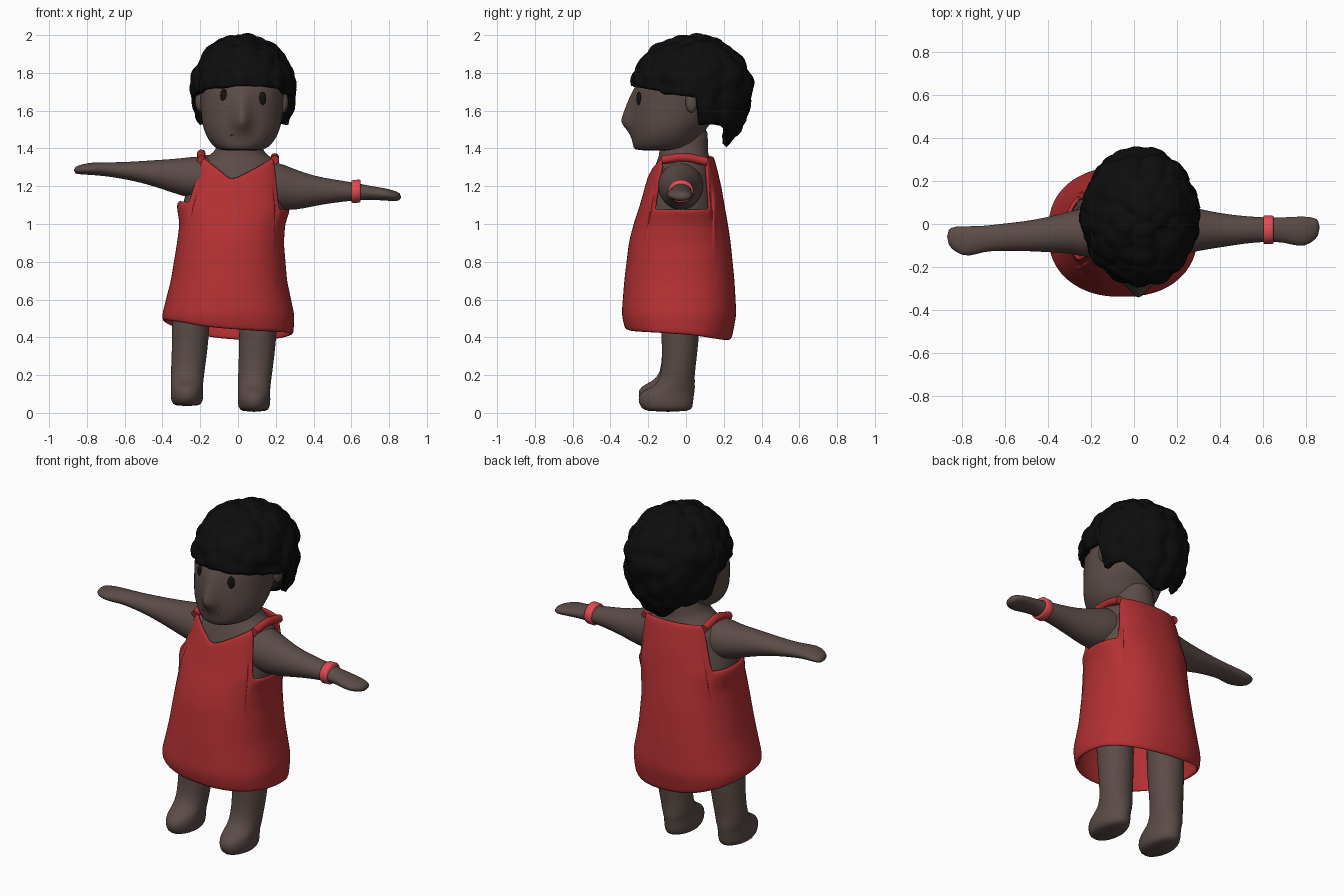
import bpy, bmesh, math
from mathutils import Vector, noise

cube = bpy.data.objects.get("Cube")
if cube:
    bpy.data.objects.remove(cube)


def material(name, *rgb):
    m = bpy.data.materials.new(name)
    m.use_nodes = True
    m.diffuse_color = (*rgb, 1)
    m.node_tree.nodes["Principled BSDF"].inputs["Base Color"].default_value = (*rgb, 1)
    return m


SKIN = material("brown skin", .105, .072, .063)
RED = material("dress red", .46, .03, .033)
BLACK = material("hair black", .004, .004, .004)
CORAL = material("band coral", .75, .07, .085)
EYE = material("eye black", .008, .006, .006)
LIP = material("lip brown", .13, .045, .045)


def grid_mesh(name, rows, mat, caps=True, subsurf=1, thick=0, smooth=True):
    """Skin a stack of closed rings of points."""
    bm = bmesh.new()
    rings = [[bm.verts.new(p) for p in row] for row in rows]
    n = len(rings[0])
    for a, b in zip(rings, rings[1:]):
        for i in range(n):
            j = (i + 1) % n
            bm.faces.new((a[i], a[j], b[j], b[i]))
    if caps:
        bm.faces.new(rings[0])
        bm.faces.new(rings[-1])
    bmesh.ops.remove_doubles(bm, verts=bm.verts, dist=1e-5)
    bmesh.ops.recalc_face_normals(bm, faces=bm.faces)
    mesh = bpy.data.meshes.new(name)
    bm.to_mesh(mesh)
    bm.free()
    for p in mesh.polygons:
        p.use_smooth = smooth
    ob = bpy.data.objects.new(name, mesh)
    bpy.context.collection.objects.link(ob)
    mesh.materials.append(mat)
    if thick:
        mod = ob.modifiers.new("Thickness", 'SOLIDIFY')
        mod.thickness = thick
        mod.offset = -1
    if subsurf:
        mod = ob.modifiers.new("Smooth", 'SUBSURF')
        mod.levels = mod.render_levels = subsurf
    return ob


def loft(name, sections, mat, axis="z", n=24, shift=(0, 0, 0), bump=None, **kw):
    """Sections: position along the axis, two centre and two radius values."""
    rows = []
    for pos, ca, cb, ra, rb in sections:
        row = []
        for i in range(n):
            t = math.tau * i / n
            a, b = ca + ra * math.cos(t), cb + rb * math.sin(t)
            p = Vector((a, b, pos) if axis == "z" else (pos, a, b))
            row.append((bump(p) if bump else p) + Vector(shift))
        rows.append(row)
    return grid_mesh(name, rows, mat, **kw)


def blob(name, mat, loc, size, tilt=0):
    bpy.ops.mesh.primitive_uv_sphere_add(segments=20, ring_count=12, location=loc, rotation=(0, 0, tilt))
    ob = bpy.context.object
    ob.name = name
    ob.scale = size
    ob.data.materials.append(mat)
    bpy.ops.object.shade_smooth()
    return ob


# Dress: columns running from a slanted hem to a neckline with arm openings
DRESS = [(.36, -.05, -.035, .335, .27), (.44, -.05, -.035, .345, .287),
         (.52, -.052, -.037, .35, .304), (.7, -.048, -.035, .308, .292),
         (.9, -.04, -.033, .283, .27), (1.0, -.03, -.028, .28, .25),
         (1.1, -.02, -.02, .305, .224), (1.2, -.01, -.015, .272, .202),
         (1.3, 0, -.012, .265, .175), (1.4, 0, -.005, .26, .14)]


def power(v, p=.87):
    return math.copysign(abs(v) ** p, v)


def dress_point(t, z):
    lo, hi = next((a, b) for a, b in zip(DRESS, DRESS[1:]) if z <= b[0])
    f = (z - lo[0]) / (hi[0] - lo[0])
    cx, cy, rx, ry = (p + (q - p) * f for p, q in zip(lo[1:], hi[1:]))
    return Vector((cx + rx * power(math.cos(t)), cy + ry * power(math.sin(t)), z))


CORNER = math.radians(45)


def dress_top(t):
    c, s = math.cos(t), math.sin(t)
    u = c / math.cos(CORNER)
    if abs(u) > 1.01:
        return 1.1 - .025 * c
    if s > 0:
        return 1.36 - .01 * u
    return 1.235 + .125 * abs(u + .1) ** .9 - .012 * u


def dress_hem(t):
    c, s = math.cos(t), math.sin(t)
    return .415 - .035 * c - .027 * s + .035 * c * c


columns = [math.tau * i / 72 for i in range(72)]
steps = 24
grid_mesh("dress", [[dress_point(t, dress_hem(t) + (dress_top(t) - dress_hem(t)) * k / steps)
                     for t in columns] for k in range(steps + 1)],
          RED, caps=False, thick=.018)


def tube(name, points, radius, mat):
    cu = bpy.data.curves.new(name, 'CURVE')
    cu.dimensions = '3D'
    cu.bevel_depth = radius
    cu.use_fill_caps = True
    sp = cu.splines.new('BEZIER')
    sp.bezier_points.add(len(points) - 1)
    for bp, p in zip(sp.bezier_points, points):
        bp.co = p
        bp.handle_left_type = bp.handle_right_type = 'AUTO'
    ob = bpy.data.objects.new(name, cu)
    bpy.context.collection.objects.link(ob)
    cu.materials.append(mat)


# Shoulder straps join the front and back panels
for side, angle, lift in (("left", CORNER, 0), ("right", math.pi - CORNER, .02)):
    front = dress_point(-angle, dress_top(-angle) - .02)
    back = dress_point(angle, dress_top(angle) - .02)
    peak = (front + back) / 2
    peak.z = 1.352 + lift
    tube(side + "_strap", [front, peak, back], .023, RED)

# Torso and neck sit just inside the dress
body = [(z, x, y, rx * .93, ry * .9) for z, x, y, rx, ry in DRESS[3:-1]]
body += [(1.345, 0, -.012, .19, .137), (1.375, .005, -.012, .135, .13),
         (1.42, .01, -.012, .115, .13), (1.55, .01, -.012, .115, .13)]
loft("torso", body, SKIN)

# Legs with feet, one shape placed twice
LEG = [(.75, .03, -.03, .105, .11), (.45, .022, -.03, .101, .104), (.3, .014, -.033, .095, .092),
       (.18, .003, -.045, .089, .088), (.135, 0, -.065, .087, .115), (.11, 0, -.1, .085, .145),
       (.07, 0, -.108, .088, .148), (.03, 0, -.103, .084, .14), (.005, 0, -.095, .068, .115)]
loft("left_leg", LEG, SKIN, shift=(.085, 0, 0))
loft("right_leg", LEG, SKIN, shift=(-.27, 0, .03))

# Arms: the two are posed differently
loft("left_arm", [(.1, -.03, 1.215, .12, .12), (.2, -.028, 1.205, .125, .13), (.3, -.026, 1.18, .098, .11),
                  (.4, -.03, 1.175, .08, .08), (.52, -.027, 1.174, .063, .06), (.62, -.026, 1.172, .056, .047),
                  (.7, -.027, 1.165, .058, .036), (.77, -.036, 1.158, .072, .034),
                  (.82, -.03, 1.15, .064, .029), (.865, -.015, 1.143, .037, .02)], SKIN, axis="x")
loft("right_arm", [(-.1, -.04, 1.23, .12, .12), (-.2, -.04, 1.245, .122, .118), (-.3, -.038, 1.248, .098, .1),
                   (-.4, -.05, 1.263, .082, .078), (-.52, -.057, 1.277, .068, .056),
                   (-.62, -.062, 1.284, .063, .043), (-.7, -.068, 1.29, .059, .037),
                   (-.77, -.083, 1.293, .073, .034), (-.83, -.072, 1.289, .062, .027),
                   (-.87, -.058, 1.284, .036, .017)], SKIN, axis="x")
loft("wristband", [(.602, -.027, 1.172, .064, .058), (.608, -.027, 1.172, .067, .061),
                   (.642, -.027, 1.174, .067, .061), (.648, -.027, 1.174, .064, .058)],
     CORAL, axis="x", n=32, subsurf=0)


# Head with the nose drawn forward out of the face
def nose(p):
    if p.y < -.1:
        rise = (1.74 - p.z) / .2 if p.z > 1.54 else 1 - (1.54 - p.z) / .075
        p.y -= .068 * max(0, rise) * math.exp(-((p.x - .02) / .04) ** 2)
    return p


loft("head", [(1.388, .015, -.13, .1, .13), (1.4, .018, -.12, .14, .16), (1.45, .02, -.105, .18, .18),
              (1.49, .02, -.095, .197, .192), (1.515, .02, -.085, .205, .203), (1.54, .02, -.077, .21, .211),
              (1.58, .02, -.065, .215, .223), (1.64, .02, -.053, .22, .23), (1.7, .02, -.045, .225, .23),
              (1.76, .022, -.03, .225, .222), (1.85, .025, 0, .185, .18), (1.93, .03, .02, .09, .09)],
     SKIN, n=48, bump=nose)
for side, x, z in (("left", .24, 1.645), ("right", -.2, 1.65)):
    blob(side + "_ear", SKIN, (x, .03, z), (.027, .034, .055))

# Face details
for side, x, z, tilt in (("left", .13, 1.665, .3), ("right", -.075, 1.68, -.3)):
    blob(side + "_eye", EYE, (x, -.25, z), (.02, .012, .035), tilt)
blob("mouth", LIP, (.015, -.28, 1.47), (.058, .009, .008))

# Hair: lumpy cap with an uneven hairline, longer at the back
CENTRE = Vector((.03, .033, 1.72))


def hairline(s):
    if s < .1:
        return 1.67 - .06 * min(s, 0)
    return 1.53 - .11 * max(0, (s - .55) / .45)


def hair_point(t, f):
    drop = hairline(math.sin(t)) - CENTRE.z
    phi = f * math.acos(drop / (.27 if drop > 0 else .36))
    c, s = math.cos(phi), math.sin(phi)
    p = Vector((.272 * s * math.cos(t), .316 * s * math.sin(t), (.275 if c > 0 else .36) * c))
    d = noise.voronoi(p * 12)[0][0]
    return CENTRE + p + p.normalized() * .04 * (.45 - d * d)


strands = [math.tau * i / 96 for i in range(96)]
grid_mesh("hair", [[hair_point(t, k / 32) for t in strands] for k in range(33)],
          BLACK, caps=False, subsurf=0, thick=.03)
